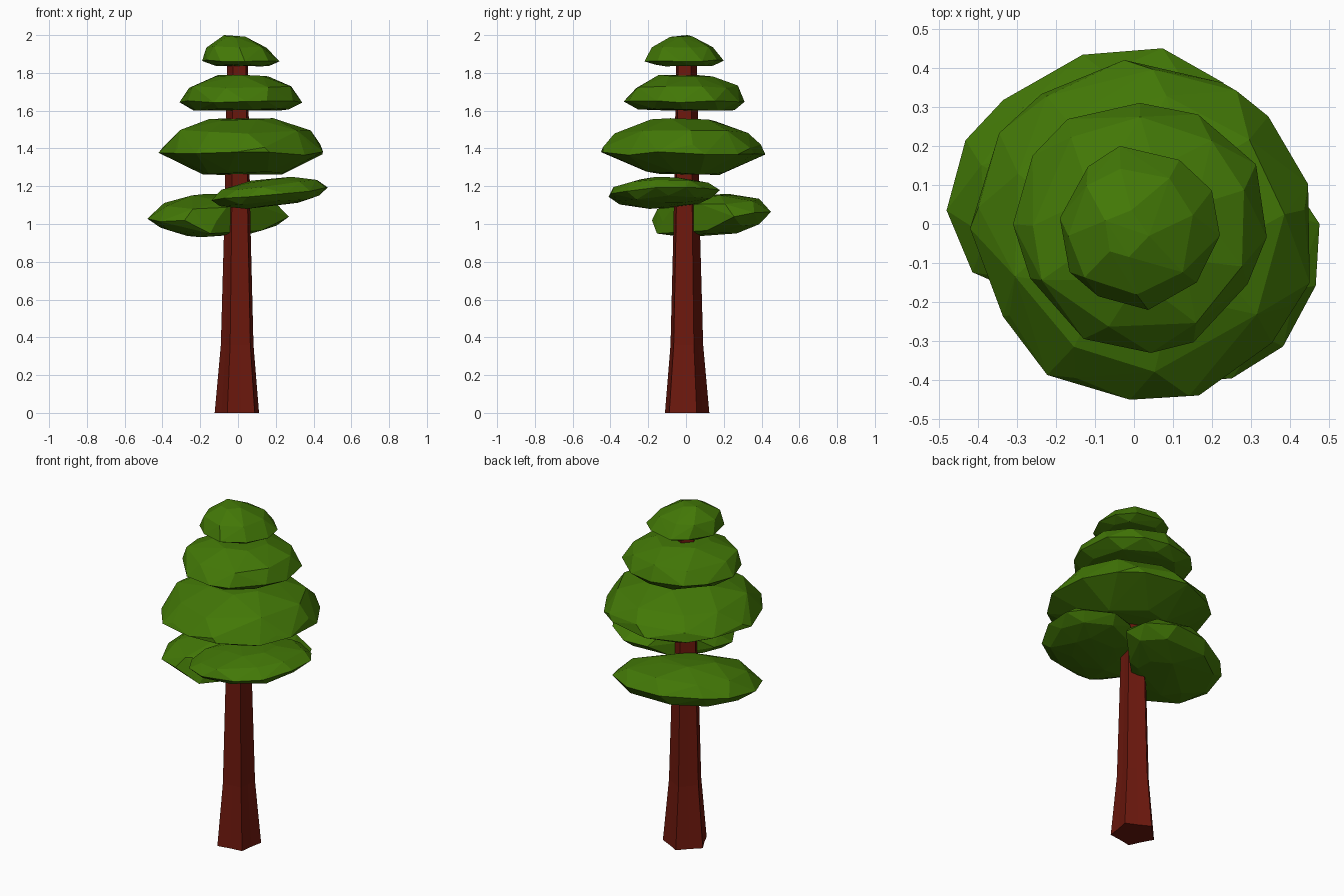
import bpy, bmesh, math, random
from mathutils import Vector

if "Cube" in bpy.data.objects:
    bpy.data.objects.remove(bpy.data.objects["Cube"])

random.seed(4)


def material(name, color):
    m = bpy.data.materials.new(name)
    m.diffuse_color = (*color, 1)
    m.use_nodes = True
    m.node_tree.nodes["Principled BSDF"].inputs["Base Color"].default_value = m.diffuse_color
    return m


BARK = material("bark", (0.15, 0.009, 0.004))
LEAF = material("leaf", (0.055, 0.187, 0.002))


def add_object(name, bm, mat):
    bmesh.ops.recalc_face_normals(bm, faces=bm.faces)
    mesh = bpy.data.meshes.new(name)
    bm.to_mesh(mesh)
    bm.free()
    mesh.materials.append(mat)
    ob = bpy.data.objects.new(name, mesh)
    bpy.context.collection.objects.link(ob)
    return ob


# Fluted, flared trunk with five lobes
def trunk():
    bm = bmesh.new()
    n = 10
    profile = [(0, 0.125), (0.36, 0.092), (1.0, 0.074), (1.9, 0.058)]
    rings = []
    for z, r in profile:
        ring = []
        for i in range(n):
            a = math.radians(27) + math.tau * i / n
            k = r * (0.79 if i % 2 else 1.0)
            ring.append(bm.verts.new((k * math.cos(a), k * math.sin(a), z)))
        rings.append(ring)
    for lo, hi in zip(rings, rings[1:]):
        for i in range(n):
            j = (i + 1) % n
            bm.faces.new((lo[i], lo[j], hi[j], hi[i]))
    bm.faces.new(rings[0][::-1])
    bm.faces.new(rings[-1])
    add_object("trunk", bm, BARK)


def fit(pts, box):
    for axis, (lo, hi) in enumerate(box):
        a = min(p[axis] for p in pts)
        b = max(p[axis] for p in pts)
        for p in pts:
            p[axis] = lo + (p[axis] - a) / (b - a) * (hi - lo)


# Faceted foliage pad: jittered rings (radius, height, count) wrapped in a hull and
# fitted to a box. side = +1/-1 keeps only the half on that side of the trunk.
def pad(name, x, y, z, profile, skew=0.0, tilt=(0, 0), lean=(0, 0), side=0):
    pts = []
    for r, h, n in profile:
        start = random.random() * math.tau
        for i in range(n):
            a = start + math.tau * (i + random.uniform(-0.18, 0.18)) / n
            k = r * random.uniform(0.96, 1.03)
            px, py = k * math.cos(a), k * math.sin(a)
            px, py = px + skew * py, py + skew * px
            pz = h + random.uniform(-0.04, 0.04) + tilt[0] * px + tilt[1] * py
            pts.append(Vector((px + lean[0] * h, py + lean[1] * h, pz)))
    fit(pts, (x, y, z))
    if side:
        for p in pts:
            d = side * (p.y - p.x) / 2
            if d < 0:
                p.x += side * d
                p.y -= side * d
        fit(pts, (x, y, z))
    bm = bmesh.new()
    for p in pts:
        bm.verts.new(p)
    out = bmesh.ops.convex_hull(bm, input=bm.verts)
    inside = {g for g in out["geom_interior"] + out["geom_unused"]
              if isinstance(g, bmesh.types.BMVert)}
    bmesh.ops.delete(bm, geom=list(inside), context="VERTS")
    add_object(name, bm, LEAF)


lens = [(0.45, 0.0, 7), (0.85, 0.16, 9), (1.0, 0.46, 12), (0.84, 0.8, 9), (0.4, 1.0, 6)]
big = [(0.5, 0.0, 8), (1.0, 0.36, 13), (0.96, 0.5, 9), (0.8, 0.78, 9), (0.4, 1.0, 6)]
dome = [(0.8, 0.0, 9), (1.0, 0.24, 12), (0.87, 0.66, 9), (0.45, 0.98, 6)]
cap = [(0.75, 0.0, 8), (1.0, 0.16, 10), (0.8, 0.62, 8), (0.3, 0.98, 5)]

trunk()
pad("lower_back_foliage", (-0.48, 0.27), (-0.18, 0.45), (0.93, 1.16), lens,
    skew=0.11, tilt=(0, 0.12), side=1)
pad("lower_front_foliage", (-0.14, 0.475), (-0.41, 0.18), (1.08, 1.25), lens,
    skew=0.1, tilt=(0.22, 0.05), side=-1)
pad("middle_foliage", (-0.42, 0.45), (-0.45, 0.42), (1.26, 1.56), big)
pad("upper_foliage", (-0.31, 0.34), (-0.33, 0.31), (1.60, 1.79), dome)
pad("top_foliage", (-0.19, 0.22), (-0.22, 0.20), (1.835, 2.0), cap, lean=(-0.2, -0.08))
